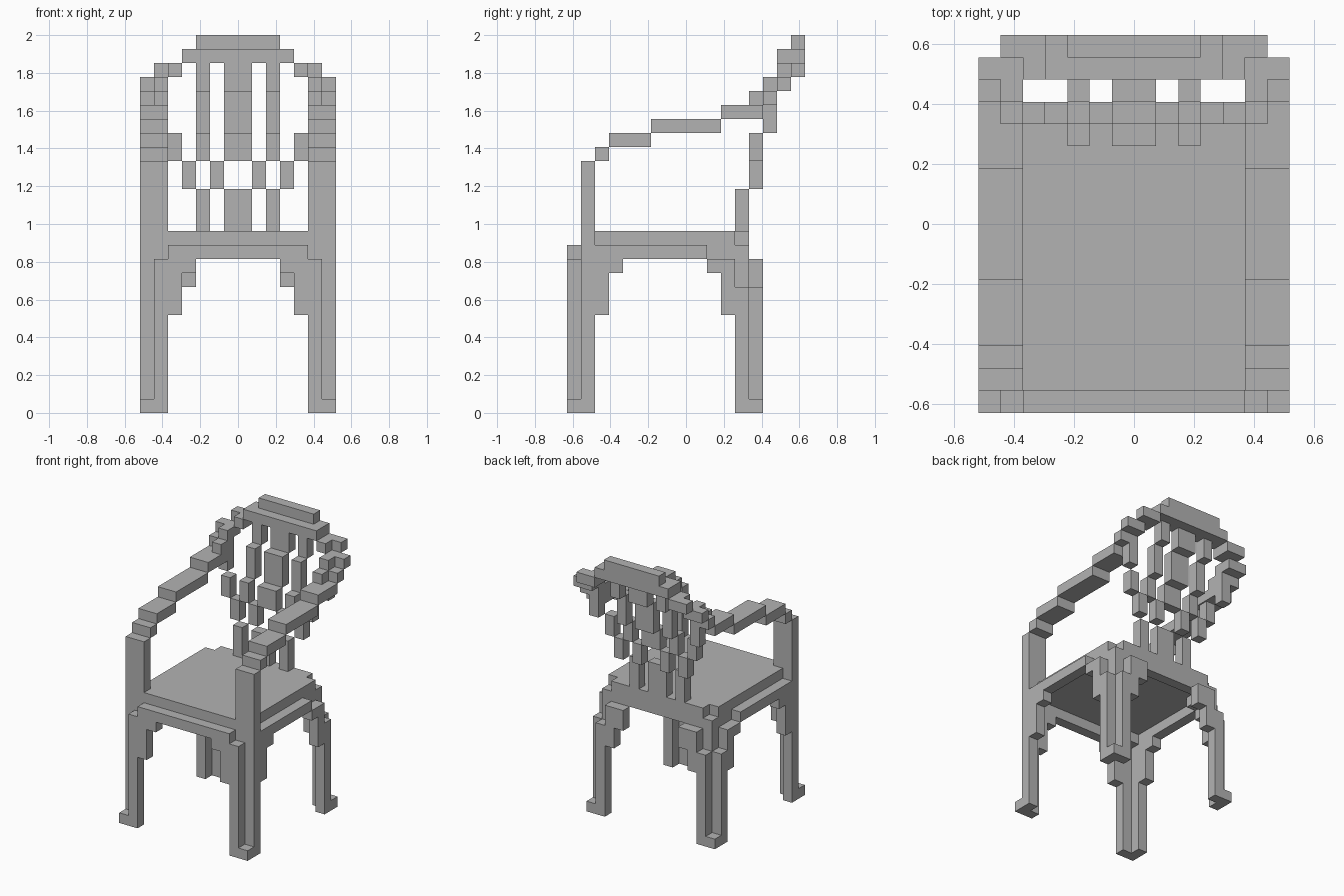
import bpy
import bmesh
import math

if "Cube" in bpy.data.objects:
    bpy.data.objects.remove(bpy.data.objects["Cube"], do_unlink=True)

UNIT = 2 / 27                 # edge of one block
WIDTH, DEPTH = 14, 17         # overall size in blocks

wood = bpy.data.materials.new("plain_grey")
wood.use_nodes = True
GREY = (0.45, 0.45, 0.45, 1)
wood.diffuse_color = GREY
wood.node_tree.nodes["Principled BSDF"].inputs["Base Color"].default_value = GREY

parts = {}


def span(value):
    """A single index means one block, a pair means a half-open range."""
    return range(*value) if isinstance(value, tuple) else range(value, value + 1)


def block(part, x, y, z):
    """Fill a box of blocks on one side and its mirror image on the other."""
    cells = parts.setdefault(part, set())
    for i in span(x):
        for j in span(y):
            for k in span(z):
                cells.add((i, j, k))
                cells.add((WIDTH - 1 - i, j, k))


def build(part, cells, occupied):
    """Make one mesh from the exposed block faces, merged into flat faces."""
    bm = bmesh.new()
    verts = {}

    def vert(corner):
        if corner not in verts:
            i, j, k = corner
            verts[corner] = bm.verts.new(
                ((i - WIDTH / 2) * UNIT, (j - DEPTH / 2) * UNIT, k * UNIT))
        return verts[corner]

    for cell in sorted(cells):
        for axis in range(3):
            for side in (0, 1):
                neighbour = list(cell)
                neighbour[axis] += 1 if side else -1
                if tuple(neighbour) in occupied:
                    continue
                loop = []
                for u, v in ((0, 0), (1, 0), (1, 1), (0, 1)):
                    corner = list(cell)
                    corner[axis] += side
                    corner[(axis + 1) % 3] += u
                    corner[(axis + 2) % 3] += v
                    loop.append(vert(tuple(corner)))
                bm.faces.new(loop if side else loop[::-1])
    bmesh.ops.dissolve_limit(bm, angle_limit=math.radians(1),
                             verts=bm.verts[:], edges=bm.edges[:])
    mesh = bpy.data.meshes.new(part)
    bm.to_mesh(mesh)
    bm.free()
    mesh.materials.append(wood)
    bpy.context.collection.objects.link(bpy.data.objects.new(part, mesh))


# Front legs: angled pair of columns, foot and stepped brackets
block("front_legs", 0, 0, 0)
block("front_legs", 1, 0, (0, 11))
block("front_legs", 0, 1, (0, 11))
block("front_legs", 2, 0, (7, 11))
block("front_legs", 3, 0, 10)
block("front_legs", 0, 2, (7, 11))
block("front_legs", 0, 3, 10)

# Back legs: same idea, stepping inward at the top
block("back_legs", 0, 13, 0)
block("back_legs", 0, 12, (0, 9))
block("back_legs", 1, 13, (0, 9))
block("back_legs", 1, 12, (9, 12))
block("back_legs", 0, 11, (7, 11))
block("back_legs", 0, 10, 10)
block("back_legs", 2, 13, (7, 11))
block("back_legs", 3, 13, (9, 11))

# Seat panel and the rails around it
block("seat", (1, 13), (1, 12), 12)
block("seat", (2, 12), 12, 12)
block("seat_rails", (2, 12), 0, 11)
block("seat_rails", 0, (2, 10), 11)
block("seat_rails", 1, (10, 12), 11)
block("seat_rails", (2, 12), 12, 11)

# Arm posts and stepped arms
block("arm_posts", (0, 2), 1, (11, 18))
for y, z in ((2, 18), ((3, 6), 19), ((6, 11), 20), ((11, 14), 21)):
    block("arms", (0, 2), y, z)

# Rounded back frame, leaning backward as it rises
block("back_frame", 3, 13, (16, 18))
block("back_frame", 2, 13, (18, 20))
block("back_frame", 1, 14, (20, 22))
for x, y, z in ((0, 14, 22), (0, 15, 23), (1, 16, 24)):
    block("back_frame", (x, x + 2), y, z)
    block("back_frame", x + 1, y - 1, z)
block("back_frame", (3, 11), (15, 17), 25)
block("top_rail", (4, 10), 16, 26)

# Back slats: side and centre strips, joined by small offset blocks
for x in (4, 6):
    for y, z in ((12, (13, 16)), (13, (18, 20)), (14, (20, 23)), (15, (23, 25))):
        block("back_slats", x, y, z)
block("back_slats", 5, 13, (16, 18))

occupied = set().union(*parts.values())
for name, cells in parts.items():
    build(name, cells, occupied)
